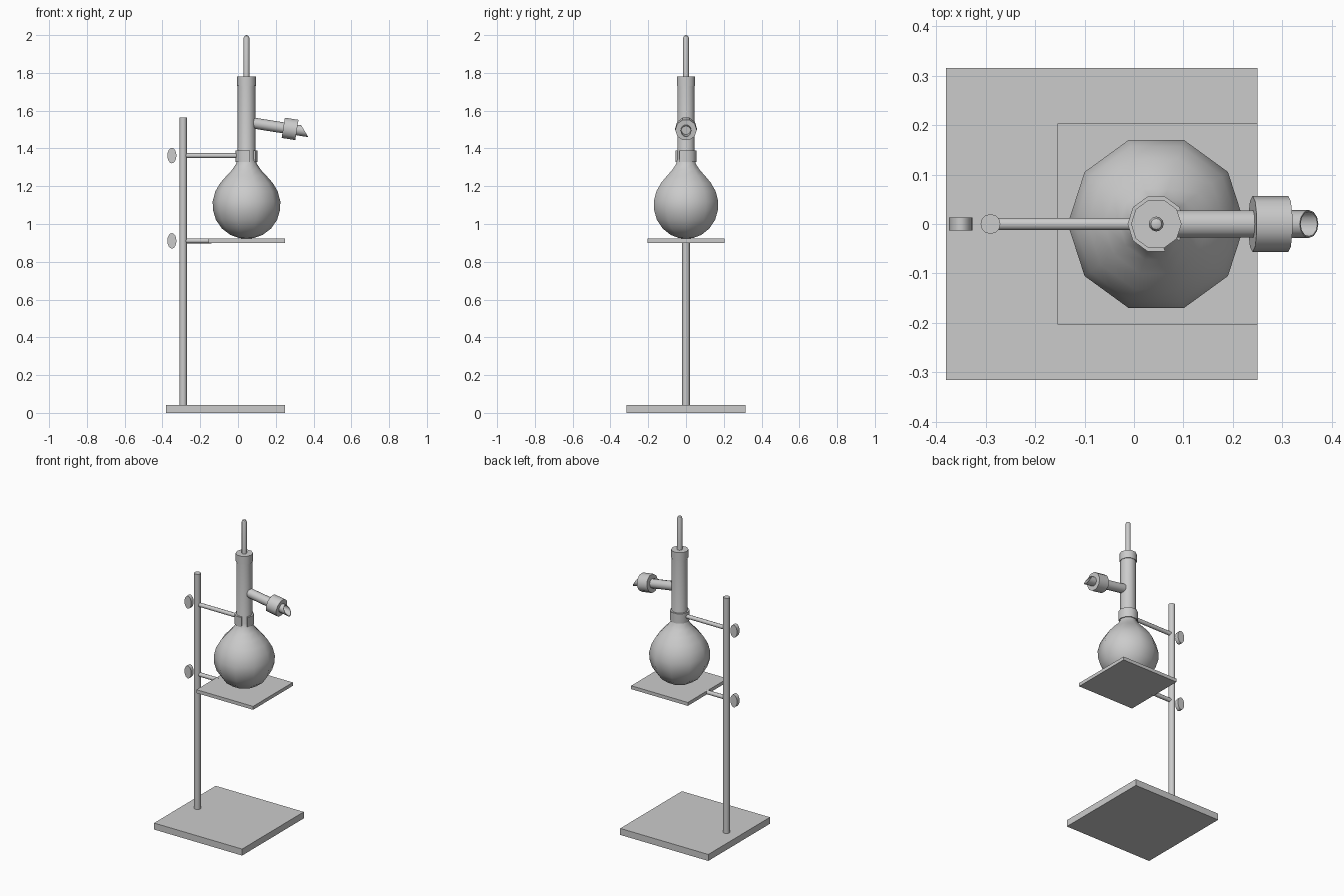
import bpy, bmesh, math
from mathutils import Matrix

if "Cube" in bpy.data.objects:
    bpy.data.objects.remove(bpy.data.objects["Cube"])

FX = 0.045          # x of the flask axis
ROD_X = -0.29       # x of the stand rod


def finish(bm, name, angle=40):
    bmesh.ops.recalc_face_normals(bm, faces=bm.faces)
    me = bpy.data.meshes.new(name)
    bm.to_mesh(me)
    bm.free()
    ob = bpy.data.objects.new(name, me)
    bpy.context.collection.objects.link(ob)
    me.shade_smooth()
    me.set_sharp_from_angle(angle=math.radians(angle))
    return ob


def box(name, x0, x1, y0, y1, z0, z1):
    bm = bmesh.new()
    bmesh.ops.create_cube(bm, size=1)
    for v in bm.verts:
        v.co.x = (x0 + x1) / 2 + v.co.x * (x1 - x0)
        v.co.y = (y0 + y1) / 2 + v.co.y * (y1 - y0)
        v.co.z = (z0 + z1) / 2 + v.co.z * (z1 - z0)
    return finish(bm, name, 20)


def lathe(name, profile, n=10, matrix=Matrix(), skip=(), closed=False, tilt=None):
    """Turn (radius, height) points round z; skip leaves out whole segments."""
    bm = bmesh.new()
    rings = []
    for k in range(n):
        a = math.tau * k / n
        rings.append([bm.verts.new((r * math.cos(a), r * math.sin(a), h)) for r, h in profile])
    pairs = len(profile) if closed else len(profile) - 1
    for k in range(n):
        if k in skip:
            continue
        a, b = rings[k], rings[(k + 1) % n]
        for i in range(pairs):
            j = (i + 1) % len(profile)
            bm.faces.new((a[i], b[i], b[j], a[j]))
    for k in skip:                       # close the ends of a gap
        bm.faces.new(rings[k])
        bm.faces.new(rings[(k + 1) % n])
    if tilt:                             # slanted cut above a given height
        for v in bm.verts:
            if v.co.z > tilt[0]:
                v.co.z += tilt[1] * v.co.x
    bmesh.ops.remove_doubles(bm, verts=bm.verts, dist=1e-5)
    bm.transform(matrix)
    return finish(bm, name)


def cylinder(name, r, z0, z1, n=10, matrix=Matrix()):
    return lathe(name, [(0, z0), (r, z0), (r, z1), (0, z1)], n, matrix)


# stand
box("base_plate", -0.38, 0.25, -0.315, 0.315, 0, 0.042)
box("flask_shelf", -0.155, 0.25, -0.203, 0.203, 0.9, 0.922)
cylinder("stand_rod", 0.02, 0.04, 1.563, 12, Matrix.Translation((ROD_X, 0, 0)))

# horizontal arms with flat oval thumb screws
for label, z, end in (("shelf", 0.911, -0.14), ("clamp", 1.362, 0.0)):
    cylinder(label + "_arm", 0.013, 0, end - ROD_X, 10,
             Matrix.Translation((ROD_X, 0, z)) @ Matrix.Rotation(math.pi / 2, 4, 'Y'))
    cylinder(label + "_thumb_screw", 1, -0.013, 0.013, 16,
             Matrix.Translation((-0.35, 0, z)) @ Matrix.Diagonal((0.024, 1, 0.041, 1))
             @ Matrix.Rotation(math.pi / 2, 4, 'X'))

# flask with long neck
axis = Matrix.Translation((FX, 0, 0))
lathe("flask", [(0, 0.921), (0.04, 0.926), (0.085, 0.942), (0.13, 0.976), (0.162, 1.022),
                (0.178, 1.075), (0.179, 1.12), (0.165, 1.173), (0.139, 1.217), (0.105, 1.256),
                (0.075, 1.288), (0.055, 1.318), (0.047, 1.345), (0.047, 1.76), (0, 1.76)], 10, axis)
cylinder("stopper", 0.051, 1.73, 1.782, 10, axis)
lathe("thermometer", [(0, 1.7), (0.015, 1.7), (0.015, 1.985), (0.011, 1.995), (0, 2.0)], 12, axis)

# split clamp ring round the neck
lathe("neck_clamp", [(0.045, 1.327), (0.058, 1.327), (0.058, 1.39), (0.045, 1.39)],
      10, axis, skip=(8,), closed=True)

# sloping side arm, collar and slant-cut open tip
slope = Matrix.Translation((FX, 0, 1.54)) @ Matrix.Rotation(math.radians(99), 4, 'Y')
cylinder("side_arm", 0.029, 0.01, 0.21, 10, slope)
cylinder("side_arm_collar", 0.057, 0.197, 0.27, 10, slope @ Matrix.Rotation(math.pi / 10, 4, 'Z'))
lathe("side_arm_tip", [(0.028, 0.22), (0.028, 0.3125), (0.025, 0.3125), (0.025, 0.22)],
      12, slope, closed=True, tilt=(0.3, 0.84))
